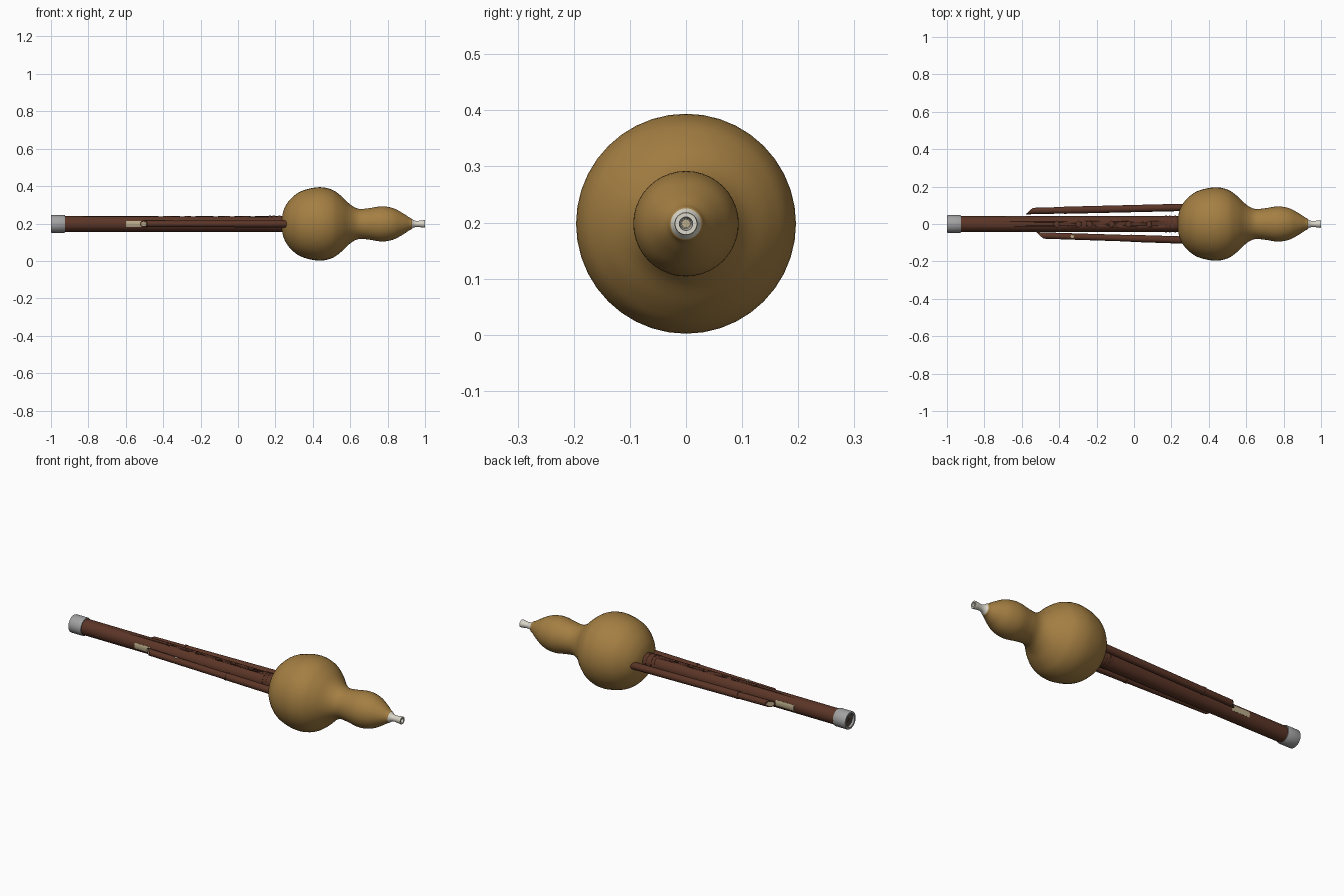
import bpy, bmesh, math
from mathutils import Vector

if "Cube" in bpy.data.objects:
    bpy.data.objects.remove(bpy.data.objects["Cube"])

CZ = 0.198  # height of the instrument axis


def material(name, rgb):
    m = bpy.data.materials.new(name)
    m.diffuse_color = (*rgb, 1)
    m.use_nodes = True
    m.node_tree.nodes["Principled BSDF"].inputs["Base Color"].default_value = m.diffuse_color
    return m


GOURD = material("gourd tan", (0.37, 0.21, 0.055))
WOOD = material("red brown wood", (0.105, 0.036, 0.02))
SILVER = material("silver grey", (0.36, 0.36, 0.36))
IVORY = material("ivory", (0.70, 0.67, 0.58))
REED = material("reed cream", (0.50, 0.42, 0.26))
DARK = material("dark grey", (0.09, 0.085, 0.08))


def finish(name, bm, mats, angle=35):
    bmesh.ops.remove_doubles(bm, verts=bm.verts, dist=1e-5)
    bmesh.ops.recalc_face_normals(bm, faces=bm.faces)
    me = bpy.data.meshes.new(name)
    bm.to_mesh(me)
    bm.free()
    ob = bpy.data.objects.new(name, me)
    bpy.context.collection.objects.link(ob)
    for m in mats:
        me.materials.append(m)
    bpy.ops.object.select_all(action='DESELECT')
    ob.select_set(True)
    bpy.context.view_layer.objects.active = ob
    bpy.ops.object.shade_smooth_by_angle(angle=math.radians(angle))
    return ob


def lathe(name, profile, mat, segs=32, place=None):
    """Revolve (x, radius) points around the long axis; place() bends the result."""
    bm = bmesh.new()
    rings = []
    for x, r in profile:
        ring = []
        for i in range(segs):
            a = 2 * math.pi * i / segs
            p = Vector((x, r * math.cos(a), r * math.sin(a)))
            p = place(p) if place else p
            ring.append(bm.verts.new(p + Vector((0, 0, CZ))))
        rings.append(ring)
    for a, b in zip(rings, rings[1:]):
        for i in range(segs):
            j = (i + 1) % segs
            bm.faces.new((a[i], a[j], b[j], b[i]))
    bmesh.ops.dissolve_degenerate(bm, dist=1e-6, edges=bm.edges)
    return finish(name, bm, [mat])


def smooth_curve(pts, n=5):
    """Catmull-Rom interpolation of a profile."""
    out = []
    p = [Vector(q) for q in [pts[0]] + pts + [pts[-1]]]
    for a, b, c, d in zip(p, p[1:], p[2:], p[3:]):
        for k in range(n):
            t = k / n
            out.append(0.5 * (2 * b + (c - a) * t + (2 * a - 5 * b + 4 * c - d) * t * t
                              + (3 * b - a - 3 * c + d) * t ** 3))
    return out + [p[-1]]


# Gourd wind chest
lathe("gourd", smooth_curve([
    (0.233, 0), (0.236, 0.04), (0.25, 0.088), (0.283, 0.135), (0.34, 0.176), (0.43, 0.196),
    (0.50, 0.184), (0.55, 0.151), (0.60, 0.104), (0.645, 0.081), (0.70, 0.084), (0.77, 0.094),
    (0.83, 0.084), (0.88, 0.058), (0.915, 0.035), (0.93, 0.026), (0.932, 0)]), GOURD, 40)

# Mouthpiece with a bore
lathe("mouthpiece", [
    (0.905, 0), (0.905, 0.026), (0.912, 0.0295), (0.922, 0.030), (0.93, 0.027), (0.936, 0.021),
    (0.95, 0.0165), (0.965, 0.0165), (0.985, 0.019), (0.996, 0.0205), (1.0, 0.0195),
    (1.0, 0.012), (0.96, 0.009), (0.96, 0)], IVORY)
lathe("mouthpiece_bore", [(0.955, 0), (0.955, 0.008), (0.963, 0.008), (0.963, 0)], REED, 16)

# Main pipe with finger holes cut into its top
pipe = lathe("main_pipe", [(-0.985, 0), (-0.985, 0.042), (0.26, 0.042), (0.26, 0)], WOOD, 40)
bm = bmesh.new()
for x in (-0.414, -0.297, -0.238, -0.12, -0.03, 0.08):
    ret = bmesh.ops.create_cone(bm, cap_ends=True, segments=20, radius1=0.015,
                                radius2=0.015, depth=0.04)
    bmesh.ops.translate(bm, verts=ret['verts'], vec=(x, 0, CZ + 0.048))
cutter = finish("finger_hole_cutter", bm, [WOOD])
cutter.hide_render = True
mod = pipe.modifiers.new("finger_holes", 'BOOLEAN')
mod.operation = 'DIFFERENCE'
mod.solver = 'EXACT'
mod.object = cutter
bpy.context.view_layer.objects.active = pipe
bpy.ops.object.modifier_apply(modifier=mod.name)
bpy.data.objects.remove(cutter)

# Raised binding rings by the gourd
for i, x in enumerate((0.165, 0.185, 0.215)):
    lathe(f"binding_ring_{i + 1}", [(x, 0.040), (x, 0.0435), (x + 0.003, 0.0445), (x + 0.009, 0.0445),
                                    (x + 0.012, 0.0435), (x + 0.012, 0.040)], WOOD, 40)

# Silver end cap with a recessed plug
lathe("end_cap", [(-0.925, 0.040), (-0.925, 0.046), (-0.929, 0.0475), (-0.996, 0.0475), (-1.0, 0.046),
                  (-1.0, 0.036), (-0.985, 0.035)], SILVER, 40)
lathe("end_plug", [(-0.98, 0.037), (-0.988, 0.037), (-0.988, 0.012), (-0.975, 0.012),
                   (-0.975, 0)], DARK, 24)


# Side drone pipes with slanted ends, set along slightly splayed lines
def drone(name, side, x0, y0, y1, node_x):
    def place(p):
        t = (p.x - x0) / (0.27 - x0)
        shear = side * p.y * 1.1 if p.x < x0 + 0.01 else 0
        return Vector((p.x + shear, p.y + side * (y0 + (y1 - y0) * t), p.z))
    lathe(name, [(x0, 0), (x0, 0.0175), (node_x, 0.0175), (node_x, 0.019), (0.275, 0.0195),
                 (0.285, 0.017), (0.285, 0)], WOOD, 24, place)
    # Node ring and slanted end opening
    lathe(name + "_node", [(node_x - 0.005, 0.016), (node_x - 0.005, 0.0205), (node_x + 0.005, 0.0205),
                           (node_x + 0.005, 0.016)], WOOD, 24, place)
    lathe(name + "_end_opening", [(x0 - 0.001, 0), (x0 - 0.001, 0.0125), (x0 + 0.001, 0.0125),
                                  (x0 + 0.001, 0)], REED, 20, place)


drone("front_drone_pipe", -1, -0.503, 0.061, 0.086, -0.015)
drone("back_drone_pipe", 1, -0.56, 0.069, 0.089, -0.37)


# Cream reed plates wrapped on the main pipe beyond each drone end
def reed_plate(name, side, x0, x1):
    bm = bmesh.new()
    rows = []
    for i in range(9):
        a = -0.36 + 0.72 * i / 8
        rows.append([bm.verts.new((x, side * r * math.cos(a), CZ + r * math.sin(a)))
                     for x, r in ((x0, 0.040), (x0, 0.0435), (x1, 0.0435), (x1, 0.040))])
    for a, b in zip(rows, rows[1:]):
        for k in range(4):
            bm.faces.new((a[k], a[(k + 1) % 4], b[(k + 1) % 4], b[k]))
    bm.faces.new(rows[0])
    bm.faces.new(rows[-1])
    finish(name, bm, [REED])


reed_plate("front_reed_plate", -1, -0.60, -0.505)
reed_plate("back_reed_plate", 1, -0.685, -0.575)

# Small tuning hole inlay on the front drone
bm = bmesh.new()
ret = bmesh.ops.create_cone(bm, cap_ends=True, segments=16, radius1=0.009, radius2=0.009, depth=0.008)
bmesh.ops.translate(bm, verts=ret['verts'], vec=(-0.33, -0.0665, CZ + 0.0145))
finish("tuning_hole_inlay", bm, [REED])
